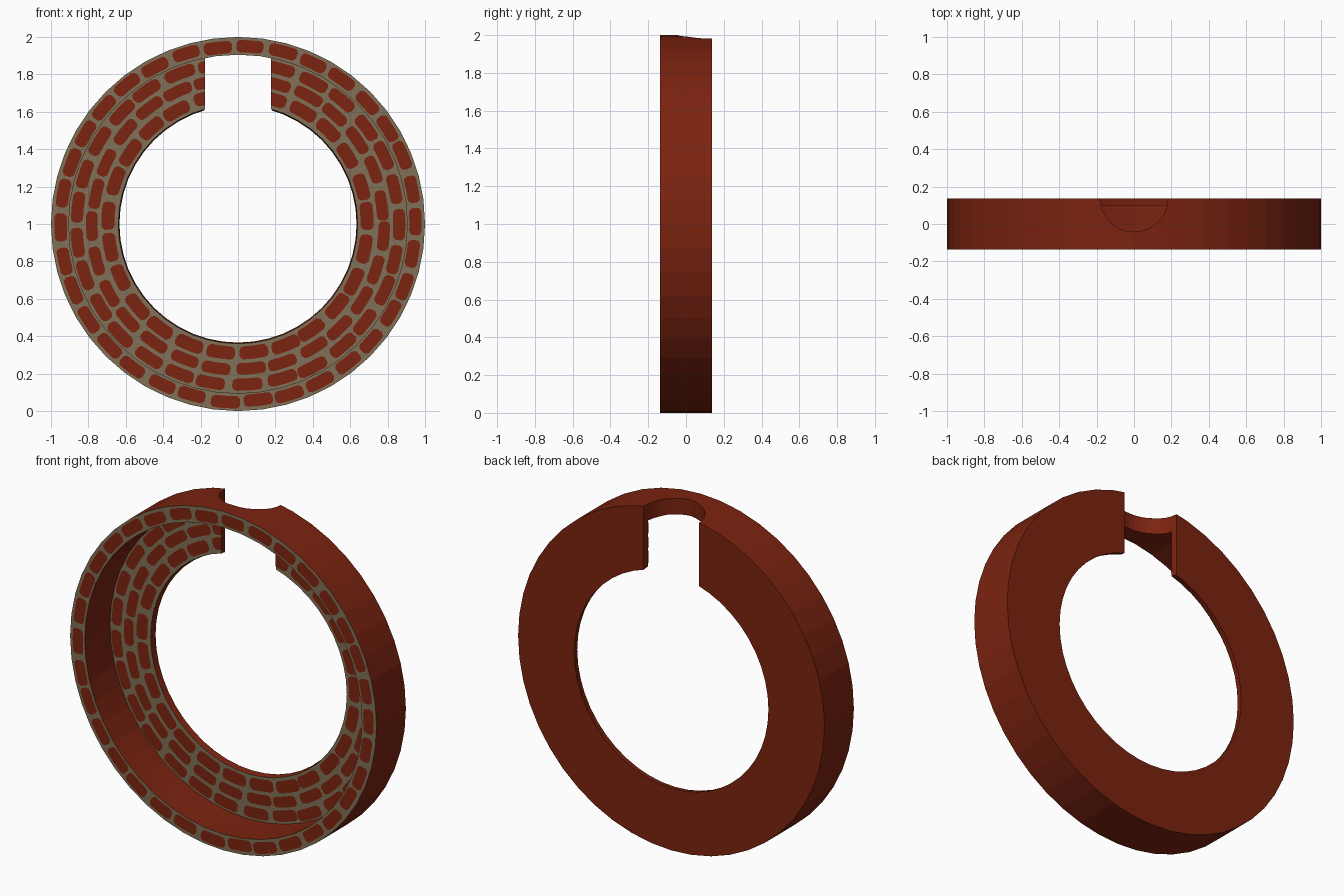
import bpy, bmesh, math, random

if "Cube" in bpy.data.objects:
    bpy.data.objects.remove(bpy.data.objects["Cube"])

random.seed(4)
ZC = 1.0                 # ring centre height
SEG = 48
Y0, YP, Y1 = -0.137, 0.10, 0.137   # rim front, recessed plate front, back
CUT_R, CUT_Y = 0.182, 0.14


def material(name, col):
    m = bpy.data.materials.new(name)
    m.diffuse_color = (*col, 1)
    m.use_nodes = True
    m.node_tree.nodes["Principled BSDF"].inputs["Base Color"].default_value = m.diffuse_color
    return m


brick = material("brick_red", (0.20, 0.017, 0.005))
mortar = material("mortar_grey", (0.215, 0.160, 0.095))


def make(name, bm, mats):
    me = bpy.data.meshes.new(name)
    bm.to_mesh(me)
    bm.free()
    ob = bpy.data.objects.new(name, me)
    bpy.context.collection.objects.link(ob)
    for m in mats:
        me.materials.append(m)
    return ob


def polar(r, a, y):
    return (r * math.cos(a), y, ZC + r * math.sin(a))


# ring body: L-shaped section swept round, front faces in mortar
profile = [(1.0, Y0), (1.0, Y1), (0.634, Y1), (0.64, YP), (0.905, YP), (0.905, Y0)]
bm = bmesh.new()
loops = [[bm.verts.new(polar(r, 2 * math.pi * i / SEG, y)) for r, y in profile]
         for i in range(SEG)]
n = len(profile)
for i in range(SEG):
    a, b = loops[i], loops[(i + 1) % SEG]
    for j in range(n):
        k = (j + 1) % n
        bm.faces.new((a[j], b[j], b[k], a[k]))
bmesh.ops.recalc_face_normals(bm, faces=bm.faces)
for f in bm.faces:
    f.material_index = 1 if f.normal.y < -0.9 else 0
ring = make("ring_body", bm, [brick, mortar])

# round notch through the top, open to the back
bm = bmesh.new()
bmesh.ops.create_cone(bm, cap_ends=True, segments=32, radius1=CUT_R, radius2=CUT_R, depth=1.0)
bmesh.ops.translate(bm, verts=bm.verts, vec=(0, CUT_Y, 1.85))
cutter = make("notch_cutter", bm, [brick])
cutter.hide_render = True
mod = ring.modifiers.new("notch", 'BOOLEAN')
mod.operation = 'DIFFERENCE'
mod.solver = 'EXACT'
mod.object = cutter
bpy.context.view_layer.objects.active = ring
ring.select_set(True)
bpy.ops.object.modifier_apply(modifier="notch")
bpy.data.objects.remove(cutter)


# curved rows of round-cornered bricks, as thin facings
def brick_row(bm, r0, r1, count, phase, y):
    step = 2 * math.pi / count
    mid, half = (r0 + r1) / 2, (r1 - r0) / 2
    for i in range(count):
        c = (i + phase + random.uniform(-0.05, 0.05)) * step
        w = step * random.uniform(0.41, 0.45)
        dr = random.uniform(-0.004, 0.004)
        prev = None
        for t, h in ((-1, .45), (-.88, .85), (-.72, 1), (0, 1), (.72, 1), (.88, .85), (1, .45)):
            a = c + t * w
            cur = [bm.verts.new(polar(mid + dr + s * half * h, a, y)) for s in (-1, 1)]
            if prev:
                bm.faces.new((prev[0], prev[1], cur[1], cur[0]))
            prev = cur


def face_front(bm):
    for f in bm.faces:
        f.normal_update()
        if f.normal.y > 0:
            f.normal_flip()


bm = bmesh.new()
brick_row(bm, 0.917, 0.983, 34, 0.1, Y0 - 0.002)
face_front(bm)
make("rim_bricks", bm, [brick])

bm = bmesh.new()
for r0, r1, count, phase in ((0.658, 0.728, 25, 0.2), (0.748, 0.810, 27, 0.6), (0.828, 0.893, 29, 0.0)):
    brick_row(bm, r0, r1, count, phase, YP - 0.002)
# trim the bricks at the notch
edge = math.sqrt(CUT_R ** 2 - (CUT_Y - YP) ** 2)
for x in (-edge, edge):
    bmesh.ops.bisect_plane(bm, geom=bm.verts[:] + bm.edges[:] + bm.faces[:],
                           plane_co=(x, 0, 0), plane_no=(1, 0, 0))
gone = [f for f in bm.faces
        if abs(f.calc_center_median().x) < edge and f.calc_center_median().z > ZC]
bmesh.ops.delete(bm, geom=gone, context='FACES')
face_front(bm)
make("plate_bricks", bm, [brick])
